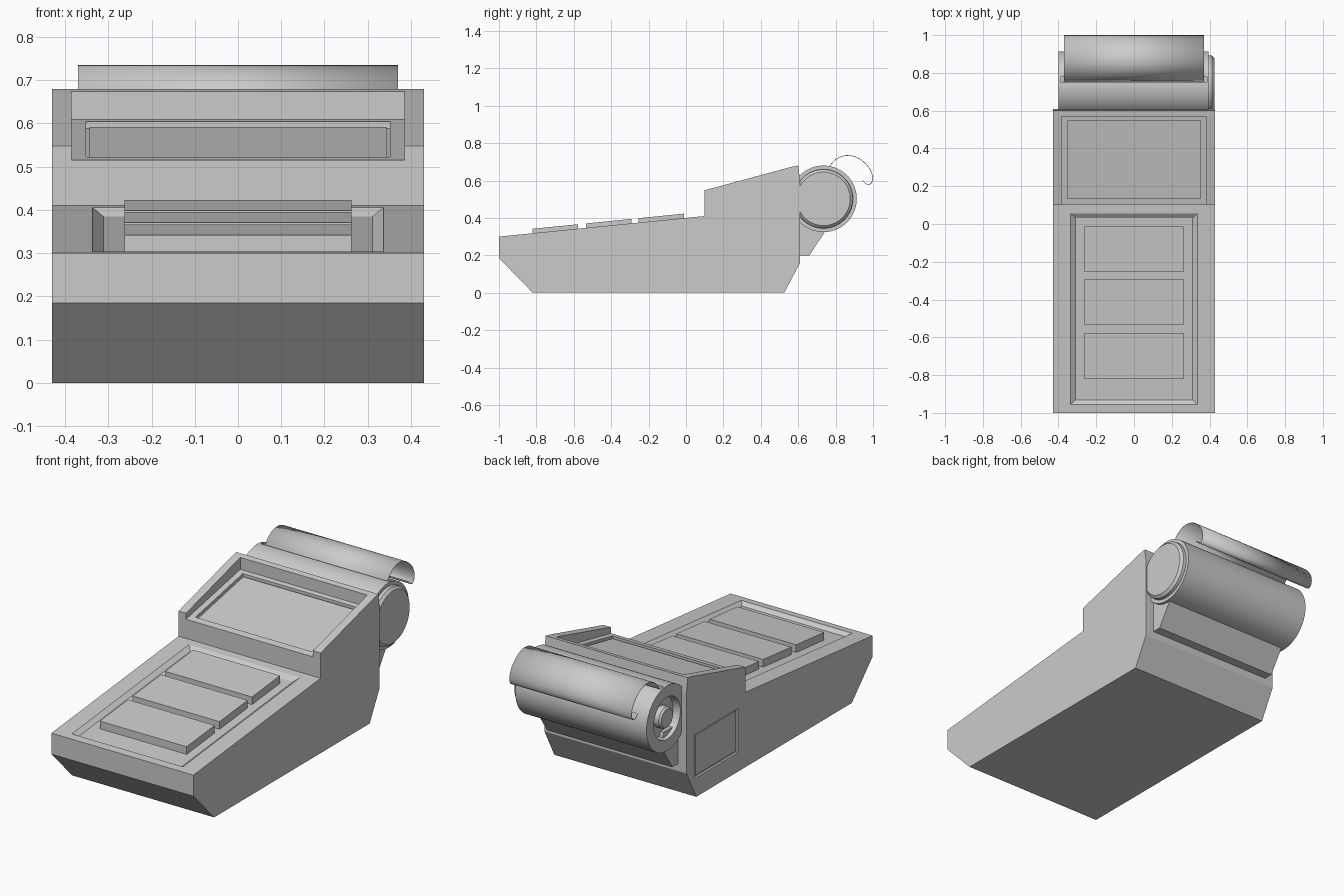
import bpy, bmesh, math
from mathutils import Vector
from mathutils.geometry import interpolate_bezier

if "Cube" in bpy.data.objects:
    bpy.data.objects.remove(bpy.data.objects["Cube"])


def make(name, verts, faces):
    bm = bmesh.new()
    vs = [bm.verts.new(v) for v in verts]
    for f in faces:
        bm.faces.new([vs[i] for i in f])
    bmesh.ops.remove_doubles(bm, verts=bm.verts, dist=1e-6)
    if any(not e.is_boundary for e in bm.edges):
        bmesh.ops.recalc_face_normals(bm, faces=bm.faces)
    me = bpy.data.meshes.new(name)
    bm.to_mesh(me)
    bm.free()
    ob = bpy.data.objects.new(name, me)
    bpy.context.collection.objects.link(ob)
    return ob


def activate(ob):
    bpy.ops.object.select_all(action='DESELECT')
    ob.select_set(True)
    bpy.context.view_layer.objects.active = ob


def prism(name, profile, x0, x1):
    """Extrude a (y, z) profile along x."""
    n = len(profile)
    verts = [(x, y, z) for x in (x0, x1) for y, z in profile]
    faces = [list(range(n)), list(range(n, 2 * n))]
    faces += [(i, (i + 1) % n, n + (i + 1) % n, n + i) for i in range(n)]
    return make(name, verts, faces)


def slab(name, x, y0, y1, surf, low, high, inset=0.0):
    """Block following a sloped surface; the bottom is inset for sloped walls."""
    verts = []
    for off, d in ((low, inset), (high, 0)):
        for px, py in ((-x + d, y0 + d), (x - d, y0 + d), (x - d, y1 - d), (-x + d, y1 - d)):
            verts.append((px, py, surf(py) + off))
    faces = [(0, 1, 2, 3), (4, 5, 6, 7)] + [(i, (i + 1) % 4, 4 + (i + 1) % 4, 4 + i) for i in range(4)]
    return make(name, verts, faces)


def cut(ob, cutter):
    m = ob.modifiers.new("cut", 'BOOLEAN')
    m.object, m.operation, m.solver = cutter, 'DIFFERENCE', 'EXACT'
    activate(ob)
    bpy.ops.object.modifier_apply(modifier=m.name)
    bpy.data.objects.remove(cutter)


def lathe_x(name, profile, cy, cz, seg=64):
    """Revolve an (x, radius) profile about an axis along x."""
    n = len(profile)
    bm_verts, faces = [], []
    for s in range(seg):
        a = 2 * math.pi * s / seg
        bm_verts += [(x, cy + r * math.cos(a), cz + r * math.sin(a)) for x, r in profile]
        t = (s + 1) % seg
        for i in range(n - 1):
            q = [s * n + i, s * n + i + 1, t * n + i + 1, t * n + i]
            if profile[i][1] == 0:
                q.pop(3)
            elif profile[i + 1][1] == 0:
                q.pop(2)
            faces.append(q)
    return make(name, bm_verts, faces)


def deck(y):
    return 0.30 + 0.1 * (y + 1)


def screen_floor(y):
    return 0.515 + 0.2 * (y - 0.1)


# Main body
body = prism("body", [(-1, 0.30), (-1, 0.185), (-0.82, 0), (0.525, 0), (0.61, 0.16), (0.61, 0.60),
                      (0.60, 0.68), (0.56, 0.672), (0.10, 0.548), (0.10, 0.41)], -0.43, 0.43)
# Sunken keypad tray, screen bay open at the front, screen recess, side hatch
cut(body, slab("tray_cutter", 0.345, -0.965, 0.065, lambda y: deck(y), -0.018, 0.006, 0.034))
cut(body, slab("bay_cutter", 0.385, 0.05, 0.57, screen_floor, 0, 0.25))
cut(body, slab("screen_cutter", 0.352, 0.135, 0.545, screen_floor, -0.016, 0.1))
cut(body, prism("hatch_cutter", [(0.165, 0.105), (0.535, 0.105), (0.535, 0.345), (0.165, 0.345)], -0.5, -0.418))

# Side hatch and screen sit inside their recesses with a narrow gap
prism("side_hatch", [(0.175, 0.115), (0.525, 0.115), (0.525, 0.335), (0.175, 0.335)], -0.424, -0.41)
slab("screen", 0.343, 0.144, 0.536, screen_floor, -0.03, -0.010)

# Three wide key blocks
for i, y in enumerate((-0.82, -0.535, -0.255)):
    slab(f"key_{i + 1}", 0.263, y, y + 0.243, deck, -0.025, 0.024)

# Bracket under the roll housing
prism("roll_bracket", [(0.60, 0.20), (0.66, 0.20), (0.755, 0.345), (0.735, 0.42), (0.60, 0.42)], -0.38, 0.38)

# Roll housing: open hub at the left, stepped cap at the right
roll = lathe_x("roll_housing", [(-0.40, 0), (-0.40, 0.05), (-0.39, 0.058), (-0.36, 0.058), (-0.36, 0.108),
                                (-0.40, 0.115), (-0.40, 0.178), (0.395, 0.178), (0.395, 0.158),
                                (0.412, 0.157), (0.425, 0.143), (0.425, 0)], 0.735, 0.502)
cut(roll, prism("slot_cutter", [(0.752, 0.64), (0.778, 0.64), (0.778, 0.75), (0.752, 0.75)], -0.39, 0.388))
activate(roll)
bpy.ops.object.shade_smooth_by_angle(angle=math.radians(25))

# Curled paper sheet
segs = [((0.757, 0.65), (0.79, 0.745), (0.90, 0.77), (0.978, 0.67)),
        ((0.978, 0.67), (1.022, 0.605), (0.985, 0.545), (0.945, 0.60))]
pts = []
for s in segs:
    a, b, c, d = (Vector(p) for p in s)
    pts += interpolate_bezier(a, b, c, d, 20)[1 if pts else 0:]
n = len(pts)
paper = make("paper", [(x, p[0], p[1]) for x in (-0.37, 0.37) for p in pts],
             [(i, i + 1, n + i + 1, n + i) for i in range(n - 1)])
m = paper.modifiers.new("thickness", 'SOLIDIFY')
m.thickness, m.offset = 0.003, 0
activate(paper)
bpy.ops.object.shade_smooth_by_angle(angle=math.radians(35))
